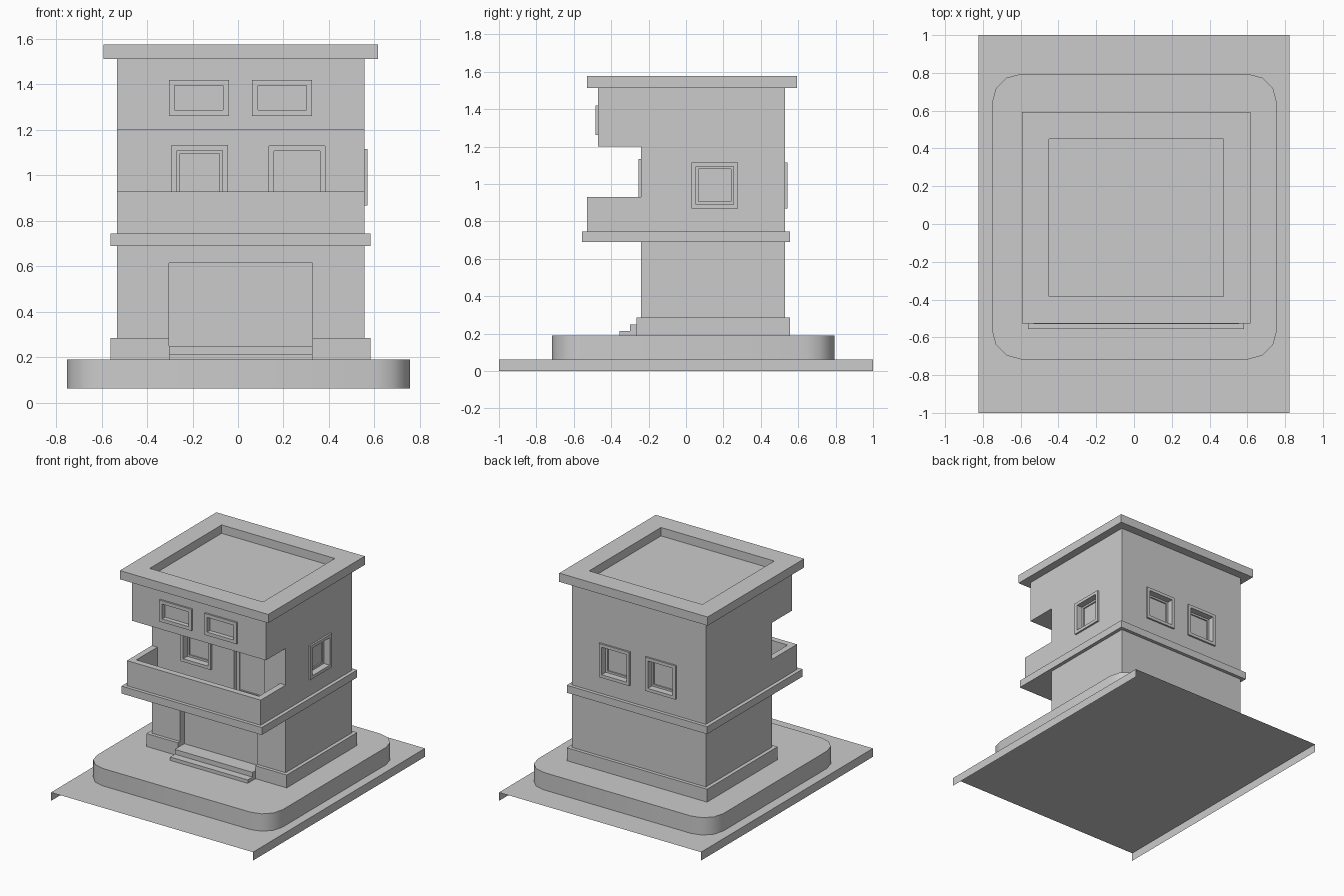
import bpy, bmesh
from mathutils import Matrix, Vector

if "Cube" in bpy.data.objects:
    bpy.data.objects.remove(bpy.data.objects["Cube"])

# Facing directions: columns are across, up, outward
FRONT = Matrix(((1, 0, 0), (0, 0, -1), (0, 1, 0)))
BACK = Matrix(((-1, 0, 0), (0, 0, 1), (0, 1, 0)))
RIGHT = Matrix(((0, 0, 1), (1, 0, 0), (0, 1, 0)))
UP = Matrix.Identity(3)


def finish(name, bm, fix_normals=True):
    if fix_normals:
        bmesh.ops.recalc_face_normals(bm, faces=bm.faces)
    mesh = bpy.data.meshes.new(name)
    bm.to_mesh(mesh)
    bm.free()
    ob = bpy.data.objects.new(name, mesh)
    bpy.context.collection.objects.link(ob)
    return ob


def box(name, x, y, z, round_corners=0):
    bm = bmesh.new()
    bmesh.ops.create_cube(bm, size=1)
    for v in bm.verts:
        v.co = Vector((x[v.co.x > 0], y[v.co.y > 0], z[v.co.z > 0]))
    if round_corners:
        upright = [e for e in bm.edges if abs(e.verts[0].co.z - e.verts[1].co.z) > 1e-4]
        bmesh.ops.bevel(bm, geom=upright, offset=round_corners, segments=3,
                        profile=0.5, affect='EDGES')
    return finish(name, bm)


def prism(name, points, axis_vec, to_point, closed=True):
    """Extrude a 2D outline along a vector; open outlines give a plain strip."""
    bm = bmesh.new()
    a = [bm.verts.new(to_point(p)) for p in points]
    b = [bm.verts.new(v.co + Vector(axis_vec)) for v in a]
    n = len(a)
    for i in range(n if closed else n - 1):
        j = (i + 1) % n
        bm.faces.new((a[i], a[j], b[j], b[i]))
    if closed:
        bm.faces.new(a)
        bm.faces.new(b[::-1])
    return finish(name, bm, closed)


def nested(name, facing, u, v, depth, steps, back=False):
    """Concentric rectangles given as (inset, height) from a surface, then capped."""
    bm = bmesh.new()
    rings = []
    for inset, d in steps:
        u0, u1, v0, v1 = u[0] + inset, u[1] - inset, v[0] + inset, v[1] - inset
        rings.append([bm.verts.new(facing @ Vector((p, q, depth + d)))
                      for p, q in ((u0, v0), (u1, v0), (u1, v1), (u0, v1))])
    for a, b in zip(rings, rings[1:]):
        for i in range(4):
            j = (i + 1) % 4
            bm.faces.new((a[i], a[j], b[j], b[i]))
    bm.faces.new(rings[-1])
    if back:
        bm.faces.new(rings[0][::-1])
    return finish(name, bm, False)


def cut(target, cutter):
    mod = target.modifiers.new("cut", 'BOOLEAN')
    mod.operation, mod.solver, mod.object = 'DIFFERENCE', 'EXACT', cutter
    bpy.context.view_layer.objects.active = target
    bpy.ops.object.modifier_apply(modifier=mod.name)


def discard(ob):
    bpy.data.objects.remove(ob, do_unlink=True)


# Ground sheet: top with folded left and right edges
prism("ground_sheet", [(-.822, 0), (-.822, .062), (.822, .062), (.822, 0)],
      (0, 2, 0), lambda p: Vector((p[0], -1, p[1])), closed=False)
bpy.context.object and None
sheet = bpy.data.objects["ground_sheet"].data
if sheet.polygons[1].normal.z < 0:
    sheet.flip_normals()

# Rounded foundation slab
slab = box("foundation_slab", (-.752, .757), (-.717, .795), (.062, .19), .155)
bpy.ops.object.select_all(action='DESELECT')
slab.select_set(True)
bpy.context.view_layer.objects.active = slab
bpy.ops.object.shade_smooth_by_angle(angle=0.7)

# House body from its side outline, with balcony and overhang
X = (-.533, .556)
outline = [(-.24, .285), (-.24, .745), (-.53, .745), (-.53, .93), (-.24, .93),
           (-.24, 1.2), (-.47, 1.2), (-.47, 1.512), (.53, 1.512), (.53, .285)]
body = prism("house_body", outline, (X[1] - X[0], 0, 0),
             lambda p: Vector((X[0], p[0], p[1])))
plinth = box("plinth", (-.56, .582), (-.265, .555), (.19, .285))
box("floor_band", (-.56, .582), (-.555, .555), (.69, .745))

# Balcony hollow
hollow = box("balcony_cutter", (-.488, .511), (-.485, -.24), (.755, 1.0))
cut(body, hollow)
discard(hollow)

# Wide entrance recess and its two steps
entry = box("entrance_cutter", (-.304, .328), (-.5, -.19), (.1, .615))
cut(body, entry)
cut(plinth, entry)
discard(entry)
box("upper_step", (-.304, .328), (-.3, -.19), (.19, .25))
box("lower_step", (-.304, .328), (-.355, -.3), (.19, .215))

# Windows and balcony door: name, facing, across, up, wall depth, profile
deep = [(0, 0), (0, .013), (.023, .013), (.023, -.035), (.037, -.035), (.037, -.045)]
shallow = [(0, 0), (0, .013), (.025, .013), (.025, -.02)]
door = [(0, -.03), (.022, -.03), (.022, -.04)]
openings = [
    ("balcony_window", FRONT, (-.292, -.045), (.885, 1.133), .24, deep),
    ("balcony_door", FRONT, (.136, .383), (.755, 1.13), .24, door),
    ("overhang_window_left", FRONT, (-.304, -.04), (1.262, 1.42), .47, shallow),
    ("overhang_window_right", FRONT, (.062, .326), (1.262, 1.42), .47, shallow),
    ("side_window", RIGHT, (.03, .278), (.868, 1.116), X[1], deep),
    ("back_window_left", BACK, (.046, .294), (.868, 1.116), .53, deep),
    ("back_window_right", BACK, (-.33, -.082), (.868, 1.116), .53, deep),
]
for name, facing, u, v, depth, steps in openings:
    gap = 0 if steps is door else .012
    low = steps[-1][1] - .005
    pit = nested("cutter", facing, u, v, depth, [(gap, low), (gap, .05)], back=True)
    cut(body, pit)
    discard(pit)
    nested(name, facing, u, v, depth, steps)

# Flat roof with sunken centre
nested("roof", UP, (-.592, .616), (-.528, .594), 1.512,
       [(0, 0), (0, .064), (.143, .064), (.143, .002)], back=True)
